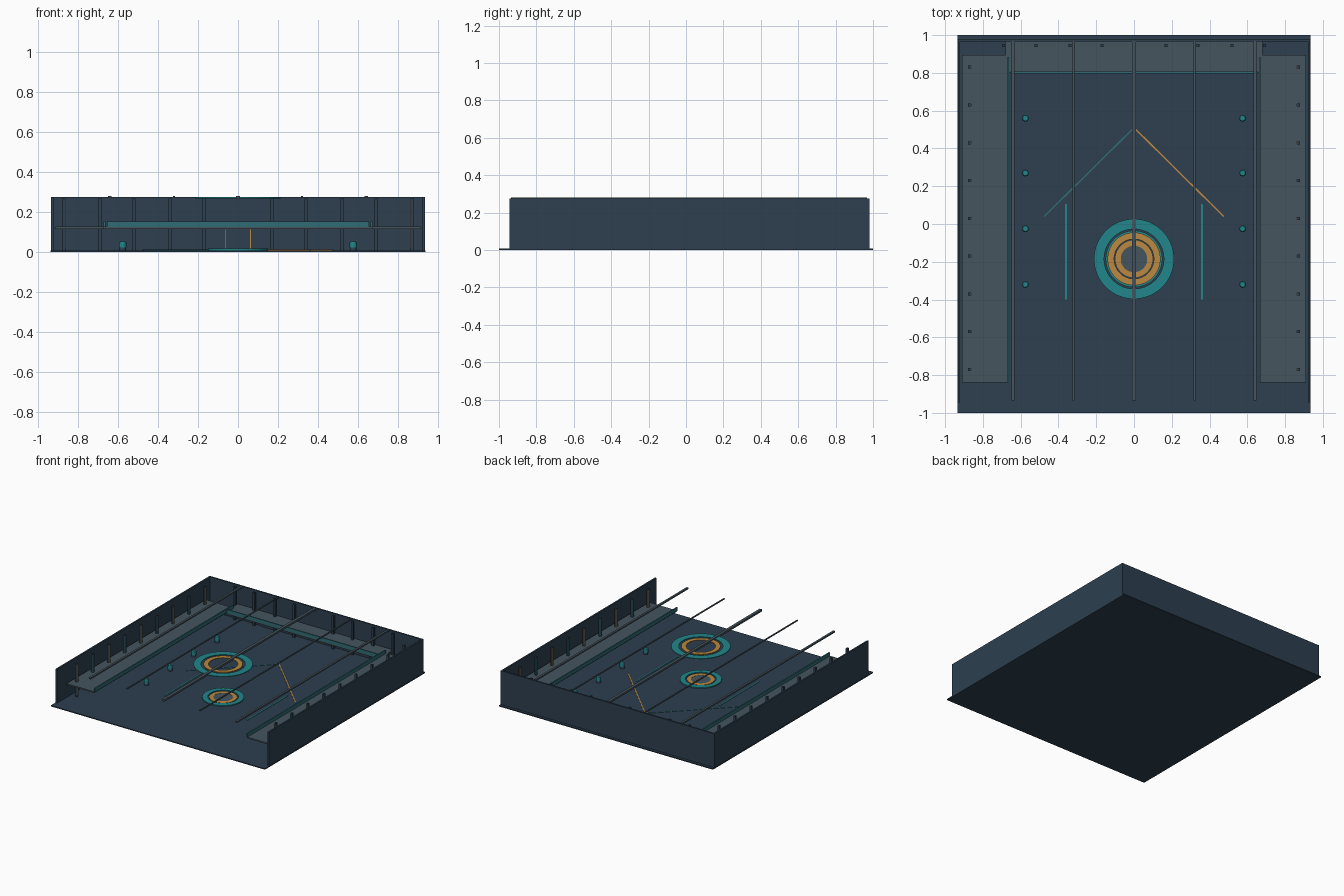
import bpy, bmesh, math
from mathutils import Matrix

if "Cube" in bpy.data.objects:
    bpy.data.objects.remove(bpy.data.objects["Cube"])


def material(name, rgb):
    m = bpy.data.materials.new(name)
    m.diffuse_color = (*rgb, 1)
    m.use_nodes = True
    m.node_tree.nodes["Principled BSDF"].inputs["Base Color"].default_value = m.diffuse_color
    return m


NAVY = material("navy", (0.026, 0.05, 0.078))
GREY = material("grey", (0.06, 0.09, 0.11))
TEAL = material("teal", (0.016, 0.24, 0.26))
RAIL = material("rail_teal", (0.03, 0.15, 0.18))
ORANGE = material("orange", (0.5, 0.25, 0.05))


def finish(name, bm, mat):
    bmesh.ops.recalc_face_normals(bm, faces=bm.faces)
    me = bpy.data.meshes.new(name)
    bm.to_mesh(me)
    bm.free()
    me.materials.append(mat)
    ob = bpy.data.objects.new(name, me)
    bpy.context.collection.objects.link(ob)
    return ob


def box(name, x, y, z, mat):
    # box from (min, max) ranges
    bm = bmesh.new()
    mid = [(a + b) / 2 for a, b in (x, y, z)]
    size = [abs(b - a) for a, b in (x, y, z)]
    bmesh.ops.create_cube(bm, size=1, matrix=Matrix.Translation(mid) @ Matrix.Diagonal((*size, 1)))
    return finish(name, bm, mat)


def lathe(name, loop, centre, mat, steps=64):
    # revolve a closed (radius, z) loop
    bm = bmesh.new()
    rings = []
    for i in range(steps):
        a = math.tau * i / steps
        rings.append([bm.verts.new((centre[0] + r * math.cos(a), centre[1] + r * math.sin(a), z))
                      for r, z in loop])
    n = len(loop)
    for i in range(steps):
        p, q = rings[i], rings[(i + 1) % steps]
        for j in range(n):
            k = (j + 1) % n
            bm.faces.new((p[j], q[j], q[k], p[k]))
    bmesh.ops.remove_doubles(bm, verts=bm.verts, dist=1e-5)
    return finish(name, bm, mat)


def ring(name, r0, r1, z0, z1, mat):
    return lathe(name, [(r0, z0), (r1, z0), (r1, z1), (r0, z1)], (0, -0.185), mat)


def strip(name, a, b, mat, w=0.008):
    # flat floor line between two points
    dx, dy = b[0] - a[0], b[1] - a[1]
    bm = bmesh.new()
    m = (Matrix.Translation(((a[0] + b[0]) / 2, (a[1] + b[1]) / 2, 0.009))
         @ Matrix.Rotation(math.atan2(dy, dx), 4, 'Z')
         @ Matrix.Diagonal((math.hypot(dx, dy), w, 0.004, 1)))
    bmesh.ops.create_cube(bm, size=1, matrix=m)
    return finish(name, bm, mat)


# shell
box("floor", (-0.935, 0.935), (-1, 1), (0, 0.008), NAVY)
box("back_wall", (-0.933, 0.933), (0.967, 0.98), (0.004, 0.275), NAVY)

# rear balcony with rail
box("rear_deck", (-0.68, 0.68), (0.80, 0.967), (0.115, 0.126), GREY)
box("rear_rail", (-0.655, 0.655), (0.797, 0.807), (0.124, 0.153), RAIL)

for s, side in ((-1, "left"), (1, "right")):
    # side wall, balcony and rail
    box(side + "_wall", (s * 0.92, s * 0.933), (-0.945, 0.975), (0.004, 0.275), NAVY)
    box(side + "_deck", (s * 0.67, s * 0.91), (-0.84, 0.895), (0.115, 0.126), GREY)
    box(side + "_rail", (s * 0.661, s * 0.671), (-0.84, 0.885), (0.124, 0.153), RAIL)

    # side posts with coloured light strips facing inward
    for i in range(9):
        y = -0.77 + 0.2 * i
        box(side + "_post", (s * 0.862, s * 0.878), (y - 0.008, y + 0.008), (0.006, 0.268), NAVY)
        box(side + "_post_light", (s * 0.859, s * 0.862), (y - 0.006, y + 0.006), (0.02, 0.262),
            TEAL if i % 2 else ORANGE)

    # rear posts
    for x in (0.17, 0.34, 0.52, 0.69):
        box("rear_post", (s * x - 0.008, s * x + 0.008), (0.937, 0.953), (0.006, 0.268), NAVY)

    # rear wall panels and door lights
    box("rear_panel", (s * 0.35, s * 0.475), (0.96, 0.968), (0.006, 0.105), NAVY)
    box("door_light", (s * 0.06, s * 0.066), (0.96, 0.968), (0.01, 0.112), ORANGE if s > 0 else TEAL)

    # bollards
    for y in (0.56, 0.27, -0.025, -0.32):
        lathe(side + "_bollard_base", [(0, 0.006), (0.018, 0.006), (0.014, 0.024), (0, 0.024)],
              (s * 0.575, y), NAVY, 16)
        lathe(side + "_bollard_cap", [(0, 0.022), (0.018, 0.022), (0.018, 0.046), (0.014, 0.052), (0, 0.052)],
              (s * 0.575, y), TEAL, 16)

    # floor guide lines
    strip(side + "_guide", (s * 0.36, -0.4), (s * 0.36, 0.105), TEAL)
    strip(side + "_chevron", (0, 0.51), (s * 0.475, 0.04), ORANGE if s > 0 else RAIL)

# overhead beams
for x, w in ((-0.64, 0.016), (-0.32, 0.01), (0, 0.022), (0.32, 0.01), (0.64, 0.016)):
    box("ceiling_beam", (x - w / 2, x + w / 2), (-0.935, 0.968), (0.28 - w * 0.7, 0.28), GREY)

# hanging rings
ring("hanging_ring_outer", 0.158, 0.212, 0.268, 0.274, TEAL)
ring("hanging_ring_inner", 0.105, 0.14, 0.268, 0.274, ORANGE)

# floor rings and centre disc
ring("floor_ring_outer", 0.11, 0.15, 0.008, 0.016, TEAL)
ring("floor_ring_inner", 0.07, 0.098, 0.006, 0.012, ORANGE)
ring("floor_disc", 0, 0.07, 0.006, 0.011, GREY)
